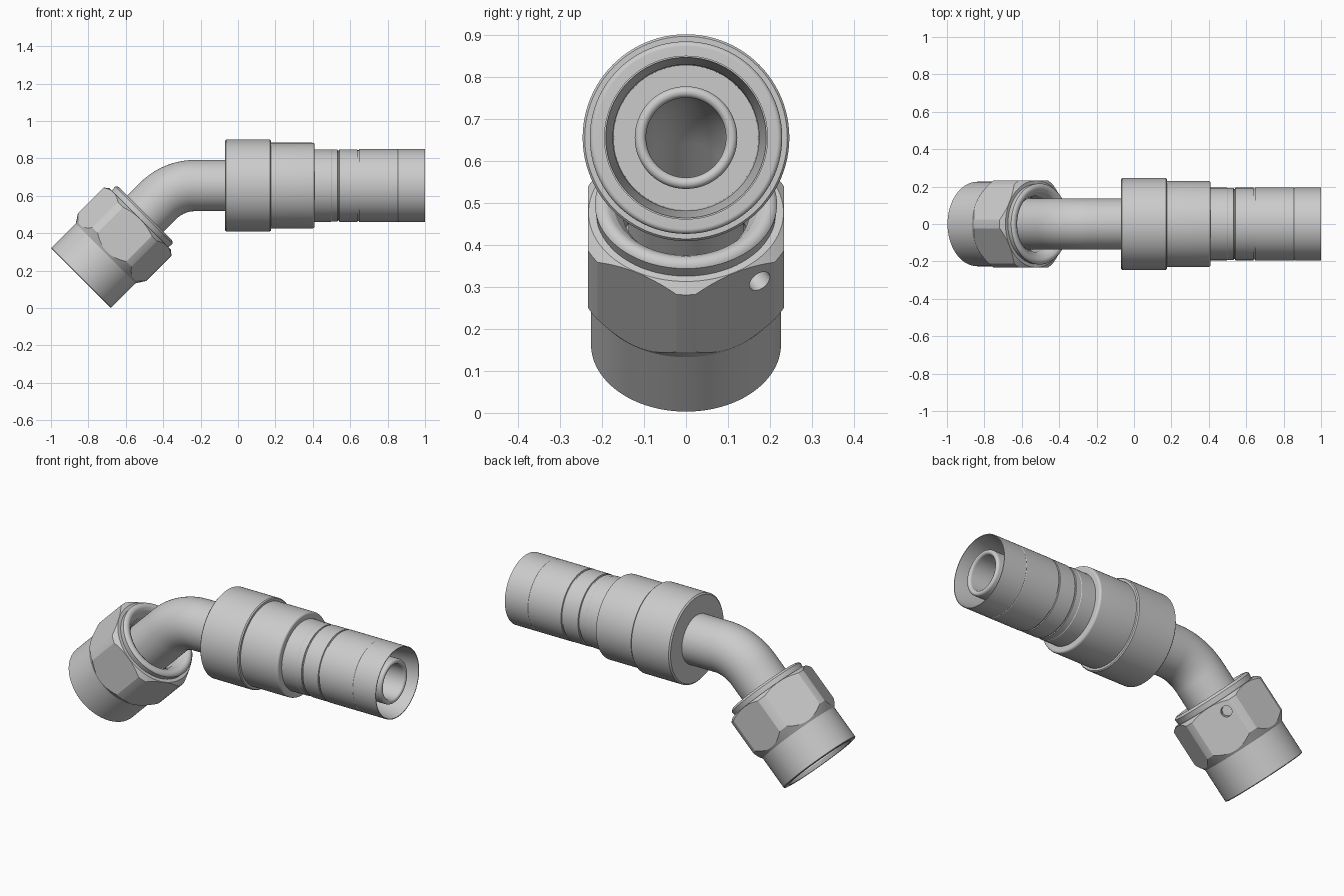
import bpy, bmesh
from math import sin, cos, pi, radians

if "Cube" in bpy.data.objects:
    bpy.data.objects.remove(bpy.data.objects["Cube"])

A45 = radians(45)
AXIS_Z = 0.655            # height of the straight axis
NUT = (-0.84, 0.16)       # centre of the nut's open end
BEND_R = 0.28


def build(name, stations, n=96, loop=True):
    """Skin rings given as (x, z, angle, radius); loop closes the wall, else ends are capped."""
    bm = bmesh.new()
    rings = []
    for x, z, a, r in stations:
        rings.append([bm.verts.new((x - sin(a) * r * cos(t), r * sin(t), z + cos(a) * r * cos(t)))
                      for t in (2 * pi * i / n for i in range(n))])
    pairs = list(zip(rings, rings[1:]))
    if loop:
        pairs.append((rings[-1], rings[0]))
    else:
        bm.faces.new(rings[0])
        bm.faces.new(rings[-1])
    for p, q in pairs:
        for i in range(n):
            j = (i + 1) % n
            bm.faces.new((p[i], p[j], q[j], q[i]))
    bmesh.ops.recalc_face_normals(bm, faces=bm.faces[:])
    me = bpy.data.meshes.new(name)
    bm.to_mesh(me)
    bm.free()
    ob = bpy.data.objects.new(name, me)
    bpy.context.collection.objects.link(ob)
    return ob


def straight(profile):
    return [(x, AXIS_Z, 0, r) for x, r in profile]


def slanted(profile):
    return [(NUT[0] + t * cos(A45), NUT[1] + t * sin(A45), A45, r) for t, r in profile]


def select(ob):
    bpy.ops.object.select_all(action='DESELECT')
    ob.select_set(True)
    bpy.context.view_layer.objects.active = ob


def smooth(ob, angle=28):
    select(ob)
    bpy.ops.object.shade_smooth_by_angle(angle=radians(angle))


def boolean(ob, cutter, op):
    select(ob)
    m = ob.modifiers.new("cut", 'BOOLEAN')
    m.object, m.operation, m.solver = cutter, op, 'EXACT'
    bpy.ops.object.modifier_apply(modifier=m.name)
    bpy.data.objects.remove(cutter)


def arc(cx, cr, rad, a0, a1, n=8):
    """Rounded piece of a profile, angles in degrees."""
    return [(cx + rad * cos(radians(a0 + (a1 - a0) * i / n)),
             cr + rad * sin(radians(a0 + (a1 - a0) * i / n))) for i in range(n + 1)]


# Bent tube with flared seat, running through to the hose nipple
bend = [(-0.229 - BEND_R * sin(a), AXIS_Z - BEND_R + BEND_R * cos(a), a)
        for a in (A45 * (1 - i / 16) for i in range(17))]
outer = (slanted([(0.17, 0.17), (0.18, 0.183), (0.29, 0.183), (0.36, 0.137)])
         + [(x, z, a, 0.137) for x, z, a in bend]
         + straight([(0.40, 0.137), (0.42, 0.122)] + arc(0.968, 0.1085, 0.0135, 90, -90, 10)))
inner = [(x, z, a, 0.095) for x, z, a in reversed(bend)] + slanted([(0.27, 0.095), (0.17, 0.162)])
smooth(build("bent_tube", outer + inner))

# Stepped collar
collar = ([(-0.07, 0.13), (-0.07, 0.238), (-0.063, 0.246), (0.17, 0.246), (0.176, 0.241), (0.176, 0.229)]
          + arc(0.398, 0.217, 0.012, 90, 0) + [(0.41, 0.13)])
smooth(build("collar", straight(collar)))

# Thin hose sleeve with shallow grooves and a tapered mouth
sleeve = [(0.38, 0.13), (0.38, 0.194), (0.497, 0.194), (0.50, 0.192), (0.532, 0.192), (0.534, 0.187),
          (0.540, 0.187), (0.542, 0.194), (0.638, 0.194), (0.640, 0.189), (0.646, 0.189), (0.648, 0.195),
          (0.853, 0.195), (0.856, 0.193), (0.859, 0.195), (1.0, 0.195), (1.0, 0.191),
          (0.86, 0.174), (0.46, 0.172), (0.46, 0.115)]
smooth(build("hose_sleeve", straight(sleeve)))

# Swivel nut: turned blank trimmed by a hexagon
blank = ([(0.0, 0.195), (0.0, 0.222), (0.004, 0.226), (0.187, 0.226), (0.235, 0.257), (0.428, 0.257),
          (0.448, 0.232), (0.448, 0.214)]
         + arc(0.464, 0.196, 0.024, 60, -30)
         + [(0.476, 0.172), (0.445, 0.150), (0.37, 0.145), (0.31, 0.188), (0.02, 0.188)])
nut = build("swivel_nut", slanted(blank))
boolean(nut, build("hex_cutter", slanted([(-0.1, 0.269), (0.6, 0.269)]), n=6, loop=False), 'INTERSECT')

# Small drilled hole in one flat of the nut
bpy.ops.mesh.primitive_cylinder_add(vertices=32, radius=0.028, depth=0.10)
drill = bpy.context.object
from mathutils import Vector
down = Vector((sin(A45), 0, -cos(A45)))
normal = down * cos(pi / 6) + Vector((0, sin(pi / 6), 0))
side = Vector((0, cos(pi / 6), 0)) - down * sin(pi / 6)
base = Vector((NUT[0], 0, NUT[1])) + Vector((cos(A45), 0, sin(A45))) * 0.385
drill.location = base + normal * 0.238 + side * 0.068
drill.rotation_euler = normal.to_track_quat('Z', 'Y').to_euler()
bpy.context.view_layer.update()
boolean(nut, drill, 'DIFFERENCE')
smooth(nut, 18)
